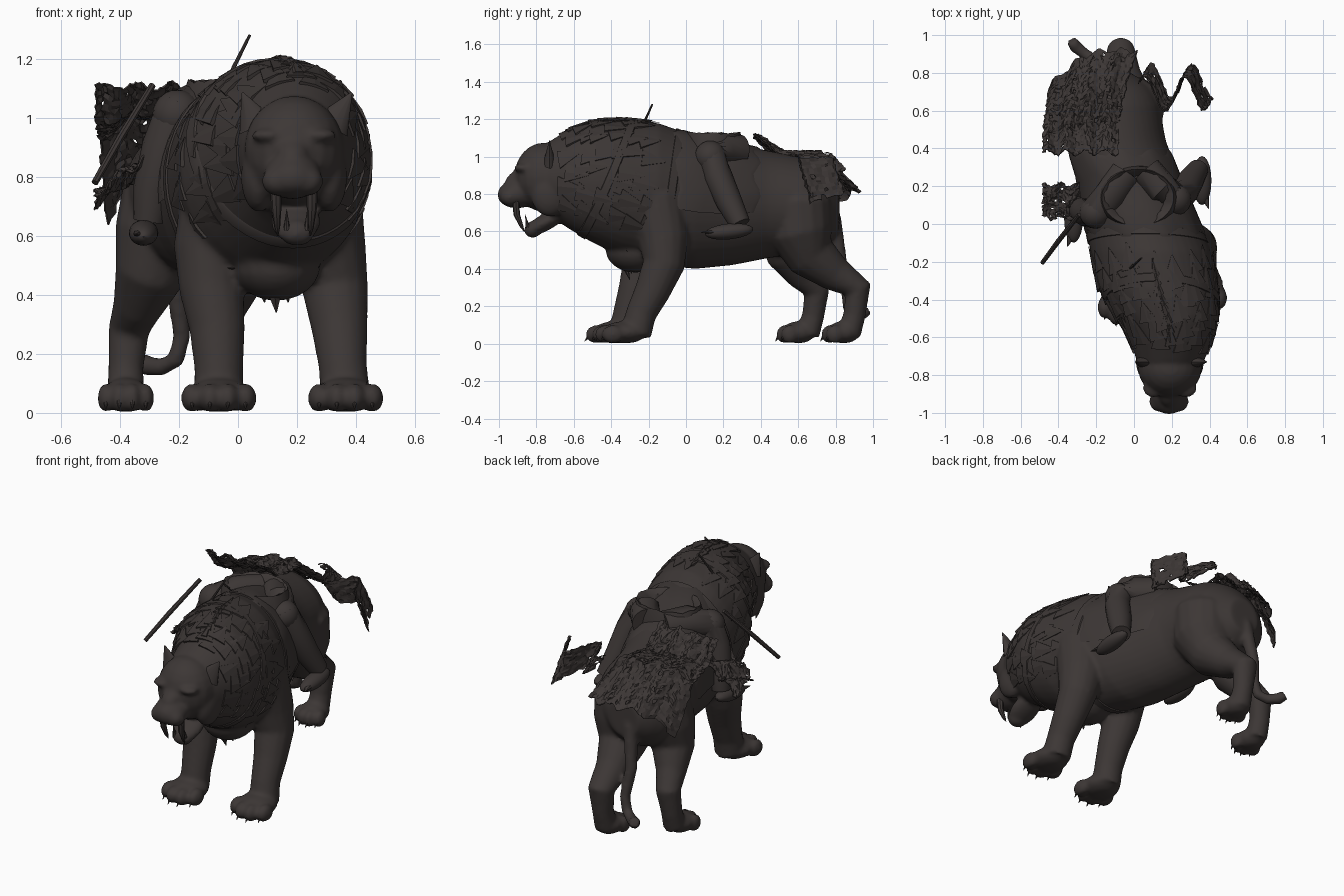
import bpy, bmesh, math, random
from math import sin, cos, pi
from mathutils import Vector, Matrix

random.seed(4)
if "Cube" in bpy.data.objects:
    bpy.data.objects.remove(bpy.data.objects["Cube"])

mat = bpy.data.materials.new("dark brown")
mat.use_nodes = True
COLOUR = (.046, .038, .036, 1)
mat.diffuse_color = COLOUR
mat.node_tree.nodes["Principled BSDF"].inputs["Base Color"].default_value = COLOUR


def finish(name, bm, smooth=True):
    bmesh.ops.recalc_face_normals(bm, faces=bm.faces)
    mesh = bpy.data.meshes.new(name)
    bm.to_mesh(mesh)
    bm.free()
    mesh.materials.append(mat)
    obj = bpy.data.objects.new(name, mesh)
    bpy.context.collection.objects.link(obj)
    if smooth:
        bpy.ops.object.select_all(action='DESELECT')
        obj.select_set(True)
        bpy.context.view_layer.objects.active = obj
        bpy.ops.object.shade_smooth_by_angle(angle=.7)
    return obj


def loft(bm, rings, closed=True, cap=True):
    rows = [[bm.verts.new(p) for p in ring] for ring in rings]
    count = len(rows[0])
    for low, high in zip(rows, rows[1:]):
        for i in range(count if closed else count - 1):
            j = (i + 1) % count
            bm.faces.new((low[i], low[j], high[j], high[i]))
    if cap and closed:
        bm.faces.new(rows[0])
        bm.faces.new(rows[-1])


def sweep(bm, path, sides=16):
    """Round tube through (x, y, z, radius) stations."""
    pts = [Vector(p[:3]) for p in path]
    rings = []
    for i, p in enumerate(pts):
        along = (pts[min(i + 1, len(pts) - 1)] - pts[max(i - 1, 0)]).normalized()
        side = (Vector((1, 0, 0)) - along * along.x).normalized()
        other = along.cross(side)
        turns = [2 * pi * k / sides for k in range(sides)]
        rings.append([p + path[i][3] * (side * cos(a) + other * sin(a)) for a in turns])
    loft(bm, rings)


def ball(bm, centre, size, tilt=0):
    m = Matrix.Translation(centre) @ Matrix.Rotation(tilt, 4, 'X') @ Matrix.Diagonal((*size, 1))
    bmesh.ops.create_uvsphere(bm, u_segments=20, v_segments=12, radius=1, matrix=m)


def spike(bm, base, tip, radius, flat=1, facing=(0, 1, .01), sides=8):
    """Cone from base to tip, flattened along the facing direction."""
    base, tip = Vector(base), Vector(tip)
    way = (tip - base).normalized()
    side = Vector(facing).cross(way).normalized()
    turn = Matrix((side, way.cross(side), way)).transposed().to_4x4()
    m = Matrix.Translation((base + tip) / 2) @ turn @ Matrix.Diagonal((1, flat, 1, 1))
    bmesh.ops.create_cone(bm, cap_ends=True, segments=sides, radius1=radius,
                          radius2=radius * .05, depth=(tip - base).length, matrix=m)


# Torso stations: y, x, top, bottom, half width
TORSO = [(-.82, .19, 1.0, .74, .13), (-.75, .19, 1.07, .7, .17), (-.62, .2, 1.15, .61, .215),
         (-.5, .18, 1.19, .54, .27), (-.35, .13, 1.2, .47, .32), (-.15, .09, 1.18, .42, .32),
         (.05, .03, 1.11, .4, .3), (.25, -.03, 1.07, .42, .27), (.45, -.1, 1.03, .46, .265),
         (.65, -.13, .99, .48, .265), (.74, -.14, .93, .52, .22), (.82, -.15, .82, .6, .1)]


def hide(y, angle, grow=1.0):
    """Point on the torso surface; angle runs from left over the back."""
    for a, b in zip(TORSO, TORSO[1:]):
        if y <= b[0]:
            break
    t = (y - a[0]) / (b[0] - a[0])
    x, top, low, half = (p + (q - p) * t for p, q in zip(a[1:], b[1:]))
    return Vector((x + grow * half * cos(angle), y,
                   (top + low) / 2 + grow * (top - low) / 2 * sin(angle)))


def hoop(y, grow=1.0, lean=0):
    turns = [2 * pi * k / 40 for k in range(40)]
    return [hide(y + lean * sin(a), a, grow) for a in turns]


# Beast: torso, head and limbs fused into one skin
bm = bmesh.new()
loft(bm, [hoop(-.82 + 1.64 * i / 34) for i in range(35)])
ball(bm, (.13, -.27, .5), (.15, .16, .12))
ball(bm, (.19, -.76, .89), (.17, .16, .185))
ball(bm, (.185, -.89, .805), (.1, .12, .08), .15)
ball(bm, (.185, -.965, .81), (.05, .04, .04))
ball(bm, (.185, -.88, .89), (.06, .1, .05), .5)
ball(bm, (.195, -.75, .65), (.085, .13, .045), .5)
ball(bm, (.2, -.82, .61), (.06, .045, .045))
for s in (-1, 1):
    ball(bm, (.185 + s * .05, -.94, .785), (.055, .055, .05))
    ball(bm, (.19 + s * .085, -.87, .94), (.06, .05, .025))
    ball(bm, (.19 + s * .12, -.73, .8), (.06, .1, .12))
LIMBS = {
    "left fore": ([(.23, -.18, .85, .1), (.26, -.16, .76, .16), (.3, -.12, .55, .135), (.33, -.12, .42, .112),
                   (.345, -.18, .28, .095), (.355, -.24, .16, .082), (.365, -.27, .05, .085)], -.33, 1.2),
    "right fore": ([(0, -.2, .85, .1), (-.04, -.2, .76, .15), (-.09, -.2, .55, .13), (-.09, -.23, .42, .11),
                    (-.07, -.27, .28, .094), (-.065, -.31, .15, .083), (-.065, -.33, .05, .085)], -.38, 1.2),
    "left hind": ([(-.03, .6, .86, .12), (-.02, .6, .76, .18), (-.02, .61, .6, .18), (-.04, .67, .47, .135),
                   (-.06, .8, .37, .095), (-.07, .92, .29, .075), (-.07, .9, .15, .06), (-.07, .87, .05, .065)], .84, .9),
    "right hind": ([(-.22, .57, .86, .1), (-.23, .57, .76, .16), (-.26, .55, .6, .16), (-.3, .55, .47, .12),
                    (-.34, .63, .36, .085), (-.37, .7, .28, .07), (-.38, .68, .15, .06), (-.38, .65, .05, .065)], .6, .9),
}
claws = bmesh.new()
for path, foot_y, k in LIMBS.values():
    sweep(bm, path)
    x = path[-1][0]
    ball(bm, (x, foot_y, .06), (.09 * k, .1 * k, .06))
    for toe in (-1.5, -.5, .5, 1.5):
        tx, ty = x + toe * .05 * k, foot_y - (.085 - .015 * toe * toe) * k
        ball(bm, (tx, ty, .05), (.032 * k, .05 * k, .05))
        spike(claws, (tx, ty - .03 * k, .045), (tx, ty - .055 * k, .012), .012)
sweep(bm, [(-.16, .74, .8, .05), (-.18, .79, .66, .042), (-.21, .83, .42, .034), (-.19, .86, .26, .03),
           (-.21, .87, .18, .03), (-.26, .9, .155, .031), (-.31, .94, .16, .035), (-.33, .97, .18, .03)])
for v in bm.verts:
    v.co.z = max(v.co.z, .004)
beast = finish("beast_body", bm)
fuse = beast.modifiers.new("fuse", 'REMESH')
fuse.mode, fuse.voxel_size, fuse.use_smooth_shade = 'VOXEL', .012, True
relax = beast.modifiers.new("relax", 'SMOOTH')
relax.factor, relax.iterations = .5, 6
finish("claws", claws)

# Teeth and ears
teeth, ears = bmesh.new(), bmesh.new()
for s in (-1, 1):
    sweep(teeth, [(.19 + s * .062, -.91, .76, .02), (.19 + s * .06, -.905, .69, .017),
                  (.19 + s * .057, -.88, .63, .01), (.19 + s * .055, -.865, .6, .002)], 8)
    spike(teeth, (.2 + s * .035, -.845, .62), (.2 + s * .035, -.86, .69), .012)
    spike(ears, (.19 + s * .125, -.73, .97), (.2 + s * .185, -.73, 1.085), .065, .5, sides=12)
finish("teeth", teeth)
finish("ears", ears)

# Mane: flat tufts hugging neck and shoulders, a back crest and a chest tuft
bm = bmesh.new()
for row in range(6):
    for k in range(13):
        y = -.66 + row * .08 + random.uniform(-.03, .03)
        a = -.5 + (pi + 1) * k / 12 + random.uniform(-.1, .1)
        tip = hide(y + random.uniform(.1, .15), a + random.uniform(-.06, .06), 1.02)
        spike(bm, hide(y, a, .985), tip, .06, .2, (cos(a), 0, sin(a)), 6)
for k in range(8):
    y = -.62 + k * .05
    spike(bm, hide(y, pi / 2, .97), hide(y + .09, pi / 2, 1.03), .03, .6, sides=6)
for k in range(-3, 4):
    base = Vector((.12 + k * .04, -.34 + abs(k) * .01, .46 + abs(k) * .015))
    spike(bm, base, base + Vector((.01, .04, -.12 + abs(k) * .02)), .045, .6, sides=6)
finish("mane_tufts", bm, False)

# Harness: straps around the body and the saddle blanket
bm = bmesh.new()
for y, lean in ((-.42, .14), (-.08, .05)):
    loft(bm, [hoop(y + dy, g, lean) for dy, g in ((-.025, .98), (-.02, 1.02), (.02, 1.02), (.025, .98))], cap=False)
finish("harness_straps", bm)
bm = bmesh.new()
arc = [-.15 + (pi + .3) * k / 24 for k in range(25)]
loft(bm, [[hide(y + .02 * sin(9 * a), a, g) for a in arc]
          for y, g in ((-.05, 1.0), (-.03, 1.03), (.1, 1.03), (.25, 1.04), (.36, 1.03), (.38, 1.0))], False)
finish("saddle_blanket", bm)

# Rider: legs, boots and the hollow waist wrap
LEGS = {
    "left_leg": [(.06, .28, 1.03, .09), (.14, .19, 1.04, .09), (.22, .13, 1.0, .085), (.265, .17, .9, .076),
                 (.3, .23, .76, .07), (.34, .29, .64, .055)],
    "right_leg": [(-.04, .27, 1.03, .09), (-.12, .15, 1.04, .09), (-.205, .06, 1.01, .085),
                  (-.25, .06, .9, .076), (-.285, .08, .76, .07), (-.3, .09, .65, .055)],
}
for name, path in LEGS.items():
    bm = bmesh.new()
    sweep(bm, path)
    x, y, z, r = path[-1]
    x += math.copysign(.02, x)
    ball(bm, path[2][:3], (.085, .085, .085))
    ball(bm, (x, y - .06, z - .04), (.05, .13, .042), .1)
    spike(bm, (x, y - .1, z - .04), (x + .1 * x, y - .21, z - .045), .04, .6, (0, 0, 1))
    finish("rider_" + name, bm)
bm = bmesh.new()
rings = []
for z, k in ((1.0, 1.15), (1.07, 1.1), (1.125, 1), (1.1, .8), (1.04, .7)):
    rings.append([(.02 + .19 * k * cos(t * pi / 20), .14 + .15 * k * sin(t * pi / 20),
                   z + random.uniform(-.008, .008)) for t in range(40)])
loft(bm, rings)
finish("rider_waist_wrap", bm)


def cloth(name, surface, nu, nv, ragged=.006):
    """Torn sheet from a surface function over the unit square."""
    bm = bmesh.new()
    loft(bm, [[Vector(surface(i / nu, j / nv)) + Vector([random.uniform(-ragged, ragged) for _ in "xyz"])
               for i in range(nu + 1)] for j in range(nv + 1)], False)
    holes = [f for f in bm.faces if random.random() < .02]
    bmesh.ops.delete(bm, geom=holes, context='FACES')
    obj = finish(name, bm, False)
    obj.modifiers.new("thickness", 'SOLIDIFY').thickness = .006


# Cloak draped over the rump, tattered skirt at the side and flying streamer
def cloak(u, v):
    x = -.485 + .04 * v * v + u * (.4 + .06 * v * v)
    y = .38 + v * (.36 + .18 * sin(pi * min(u, .65) / 1.3)) + .015 * sin(u * 25)
    z = 1.11 - .09 * min(1, v * 4) - .2 * max(0, v - .6) / .4
    z -= .17 * max(0, 1 - u * 2) ** 2 * v
    return x, y, z + .012 * sin(u * 22 + v * 5)


def skirt(u, v):
    x = -.27 - .215 * u
    return x, .03 + .18 * v + .01 * sin(u * 14), .9 - .15 * u - .04 * v + .02 * sin(u * 12 + v * 6)


def streamer(u, v):
    x = .02 + .36 * u + .04 * v
    return x, .69 + .09 * sin(u * 10.5 + .6) + .07 * v, 1.02 - .03 * u - v * (.07 + .17 * u)


cloth("cloak", cloak, 40, 40)
cloth("side_skirt", skirt, 24, 20)
cloth("streamer", streamer, 40, 12)

# Shafts carried at the right side and across the shoulders
bm = bmesh.new()
sweep(bm, [(-.485, -.205, .78, .012), (-.4, -.09, .93, .014), (-.29, .05, 1.11, .012)], 8)
sweep(bm, [(-.07, -.28, 1.06, .006), (-.01, -.225, 1.18, .007), (.04, -.18, 1.28, .005)], 8)
finish("weapon_shafts", bm)
